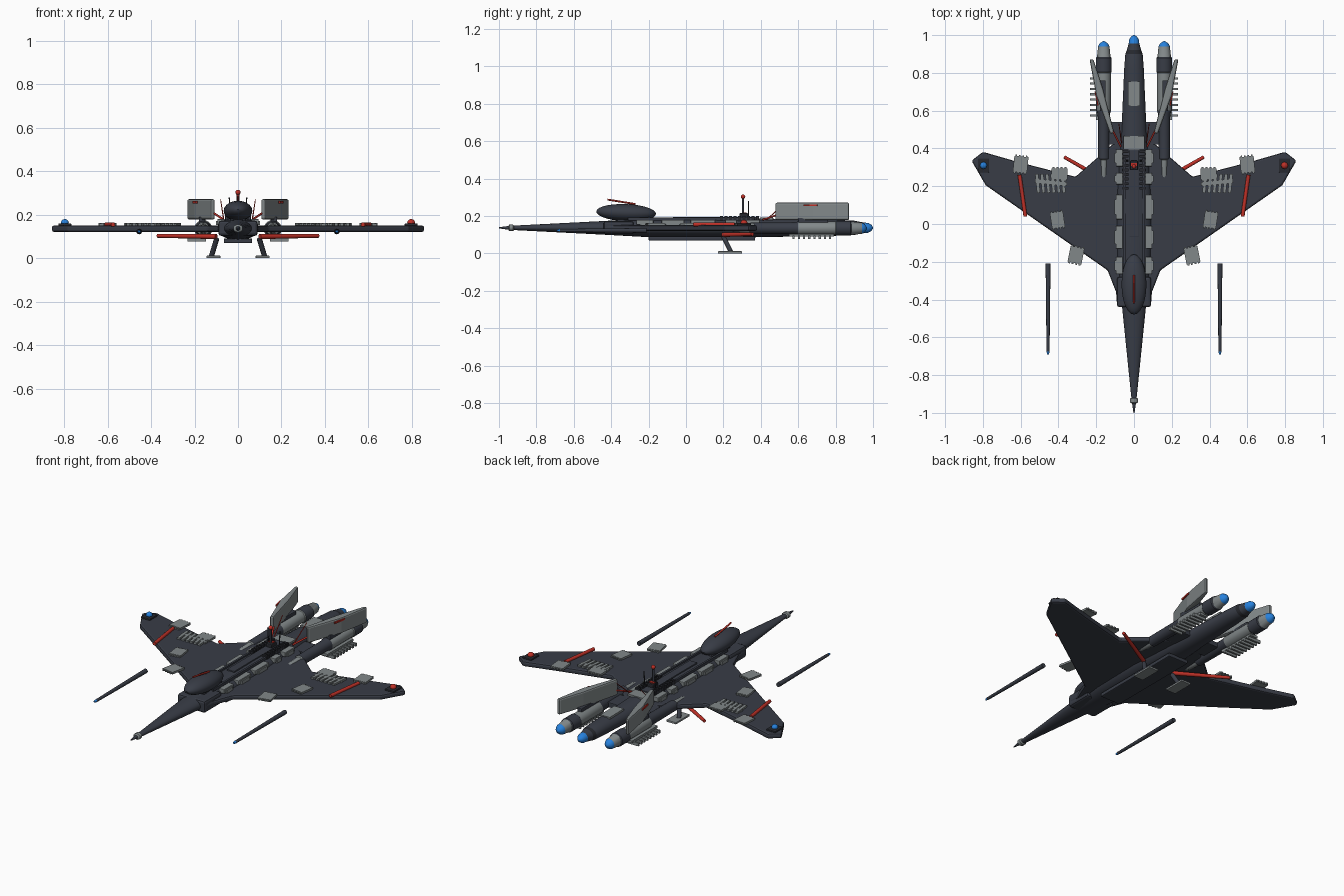
import bpy, bmesh, math
from mathutils import Vector, Euler

cube = bpy.data.objects.get("Cube")
if cube:
    bpy.data.objects.remove(cube, do_unlink=True)


def material(name, r, g, b):
    m = bpy.data.materials.new(name)
    m.use_nodes = True
    m.diffuse_color = (r, g, b, 1)
    bsdf = next(n for n in m.node_tree.nodes if n.type == 'BSDF_PRINCIPLED')
    bsdf.inputs["Base Color"].default_value = (r, g, b, 1)
    return m


DARK = material("dark slate", .04, .046, .062)
BLACK = material("near black", .02, .022, .028)
GREY = material("panel grey", .22, .245, .25)
RED = material("signal red", .52, .03, .02)
BLUE = material("glow blue", .02, .22, .72)
MATS = [DARK, BLACK, GREY, RED, BLUE]


def finish(name, bm, mats, smooth=False, bevel=0):
    bmesh.ops.recalc_face_normals(bm, faces=bm.faces)
    me = bpy.data.meshes.new(name)
    bm.to_mesh(me)
    bm.free()
    ob = bpy.data.objects.new(name, me)
    bpy.context.collection.objects.link(ob)
    for m in mats:
        me.materials.append(m)
    if smooth:
        for p in me.polygons:
            p.use_smooth = True
        me.set_sharp_from_angle(angle=math.radians(35))
    if bevel:
        mod = ob.modifiers.new("bevel", 'BEVEL')
        mod.width = bevel
        mod.segments = 2
    return ob


def box(name, loc, size, mat, rot=(0, 0, 0), bevel=0):
    bm = bmesh.new()
    bmesh.ops.create_cube(bm, size=1)
    bmesh.ops.scale(bm, vec=size, verts=bm.verts)
    ob = finish(name, bm, [mat], bevel=bevel)
    ob.location = loc
    ob.rotation_euler = rot
    return ob


def ball(name, loc, size, mat, rot=(0, 0, 0)):
    bm = bmesh.new()
    bmesh.ops.create_uvsphere(bm, u_segments=24, v_segments=14, radius=1)
    bmesh.ops.scale(bm, vec=size, verts=bm.verts)
    ob = finish(name, bm, [mat], smooth=True)
    ob.location = loc
    ob.rotation_euler = rot
    return ob


def rod(name, a, b, r, mat, r2=None):
    a, b = Vector(a), Vector(b)
    bm = bmesh.new()
    bmesh.ops.create_cone(bm, cap_ends=True, segments=12, radius1=r,
                          radius2=r if r2 is None else r2, depth=(b - a).length)
    ob = finish(name, bm, [mat], smooth=True)
    ob.location = (a + b) / 2
    ob.rotation_euler = (b - a).to_track_quat('Z', 'Y').to_euler()
    return ob


def lathe(name, x, z, rings, n=20):
    """Rings along y: (y, half width, half height, material to next ring)."""
    bm = bmesh.new()
    loops = [[bm.verts.new((x + rx * math.cos(i * math.tau / n), y,
                            z + rz * math.sin(i * math.tau / n))) for i in range(n)]
             for y, rx, rz, _ in rings]
    for k in range(len(loops) - 1):
        for i in range(n):
            j = (i + 1) % n
            f = bm.faces.new((loops[k][i], loops[k][j], loops[k + 1][j], loops[k + 1][i]))
            f.material_index = MATS.index(rings[k][3])
    for ring, end in ((rings[0], loops[0]), (rings[-1], loops[-1])):
        bm.faces.new(end).material_index = MATS.index(ring[3])
    return finish(name, bm, MATS, smooth=True)


def slab(name, outline, z0, z1, mat, bevel=0):
    bm = bmesh.new()
    f = bm.faces.new([bm.verts.new((x, y, z0)) for x, y in outline])
    ext = bmesh.ops.extrude_face_region(bm, geom=[f])
    bmesh.ops.translate(bm, vec=(0, 0, z1 - z0),
                        verts=[v for v in ext["geom"] if isinstance(v, bmesh.types.BMVert)])
    return finish(name, bm, [mat], bevel=bevel)


def plate(name, x, y, w, d, ang):
    """Armour plate with notched edges."""
    e = Euler((0, 0, ang))
    box(name, (x, y, .156), (w, d, .012), GREY, e)
    for i in range(4):
        for t in (-1, 1):
            off = Vector((w * (i - 1.5) / 4, t * d / 2, 0))
            off.rotate(e)
            box(name + "_tooth", (x + off.x, y + off.y, .156), (w / 8, .014, .009), GREY, e)


# Hull, nose probe and centre engine
lathe("hull", 0, .137, [
    (-1, .003, .003, DARK), (-.95, .010, .010, GREY), (-.945, .022, .018, GREY),
    (-.925, .022, .018, GREY), (-.92, .014, .012, DARK), (-.45, .062, .036, DARK),
    (-.2, .09, .05, DARK), (.1, .095, .054, DARK), (.4, .075, .05, DARK),
    (.5, .066, .048, DARK), (.82, .052, .042, DARK), (.9, .046, .038, BLACK),
    (.92, .038, .034, DARK), (.955, .028, .028, BLUE), (.975, .026, .026, BLUE),
    (.992, .016, .016, BLUE), (1, .003, .003, BLUE)], 24)
box("shoulder_block", (0, -.36, .138), (.18, .16, .07), DARK, bevel=.012)
box("keel", (0, .085, .08), (.13, .57, .022), DARK, bevel=.005)

# Swept wing in one slab
half = [(.09, -.43), (.095, -.36), (.14, -.245), (.785, .205), (.86, .335),
        (.80, .382), (.62, .33), (.31, .25), (.08, .45)]
slab("wing", half + [(-x, y) for x, y in reversed(half)], .121, .151, DARK, .01)

# Canopy with red crest
ball("canopy", (0, -.32, .218), (.066, .16, .046), DARK, (-.04, 0, 0))
box("canopy_pylon", (0, -.28, .18), (.07, .18, .04), DARK, bevel=.01)
rod("canopy_crest", (0, -.42, .288), (0, -.27, .264), .005, RED)
rod("crest_post", (0, -.3, .25), (0, -.3, .27), .004, DARK)

# Spine ribs, mast and tail panels
for i in range(9):
    for s in (-1, 1):
        box("spine_rib", (s * .045, .19 + i * .024, .186), (.03, .014, .026), BLACK)
for s in (-1, 1):
    box("spine_rail", (s * .052, .02, .184), (.012, .66, .016), DARK)
box("spine_ridge", (0, .16, .187), (.05, .46, .016), DARK, bevel=.004)
box("mast_base", (0, .31, .2), (.04, .05, .03), BLACK, bevel=.005)
rod("mast", (0, .305, .19), (0, .305, .3), .006, DARK)
ball("mast_light", (0, .305, .303), (.012, .012, .012), RED)
box("spine_marker", (0, .315, .217), (.03, .016, .006), RED)
box("tail_panel", (0, .69, .181), (.062, .13, .012), GREY, (-.02, 0, 0))
box("tail_panel_front", (0, .43, .185), (.11, .07, .012), GREY)

for s in (-1, 1):
    # Grey spine plates
    for y, d in ((.35, .09), (.24, .06), (.09, .13), (-.07, .12), (-.22, .09)):
        box("spine_plate", (s * .078, y, .167), (.034, d, .026), GREY, bevel=.003)
        box("spine_plate_tab", (s * .095, y, .162), (.014, d * .6, .02), GREY)

    # Wing plates, vents, stripe and tip light
    plate("wing_plate_outer", s * .60, .315, .075, .085, s * .1)
    plate("wing_plate_middle", s * .405, .022, .07, .085, s * -.15)
    plate("wing_plate_front", s * .307, -.165, .075, .085, s * .2)
    plate("vent_panel", s * .395, .265, .085, .06, 0)
    for i in range(6):
        box("vent_slat", (s * (.375 + .027 * i), .215, .156), (.017, .1, .012),
            GREY, (0, 0, s * -.1))
    box("vent_bar", (s * .44, .22, .155), (.17, .022, .01), GREY, (0, 0, s * .1))
    rod("wing_stripe", (s * .606, .26, .155), (s * .575, .04, .155), .01, RED)
    box("tip_light_base", (s * .797, .31, .154), (.06, .075, .012), BLACK, bevel=.004)
    ball("tip_light", (s * .797, .31, .164), (.018, .018, .016), RED if s > 0 else BLUE)

    # Floating side lances
    lathe("lance", s * .455, .123, [
        (-.69, .005, .005, BLUE), (-.675, .008, .008, DARK),
        (-.5, .01, .01, DARK), (-.21, .013, .013, DARK)], 12)

    # Side engines and their brackets
    lathe("side_engine", s * .16, .135, [
        (.24, .014, .014, GREY), (.26, .018, .02, GREY), (.34, .02, .025, GREY),
        (.345, .03, .03, DARK), (.58, .032, .032, DARK), (.6, .038, .036, GREY),
        (.8, .038, .036, GREY), (.805, .042, .04, DARK), (.88, .042, .04, DARK),
        (.885, .036, .036, GREY), (.94, .03, .03, BLUE), (.956, .022, .022, BLUE),
        (.968, .004, .004, BLUE)])
    box("engine_bracket", (s * .1, .48, .135), (.1, .12, .03), DARK, bevel=.004)
    box("fin_pylon", (s * .165, .68, .175), (.03, .16, .03), DARK, bevel=.004)

    # Upright angled fin
    fin = [(.105, .485), (.125, .475), (.2, .68), (.235, .872), (.215, .872), (.165, .72)]
    slab("fin", [(s * x, y) for x, y in fin], .178, .272, GREY, .009)
    box("fin_mark", (s * .198, .665, .258), (.007, .075, .01), RED, (0, 0, s * -.19))
    rod("fin_brace", (s * .07, .41, .18), (s * .115, .5, .21), .005, RED)
    rod("whip_aerial", (s * .066, .43, .18), (s * .08, .53, .27), .003, RED, .002)
    rod("rear_aerial", (s * .035, .335, .19), (s * .04, .335, .28), .003, BLACK)

    # Comb under each engine
    box("comb_rail", (s * .175, .67, .098), (.05, .24, .014), GREY)
    for i in range(8):
        box("comb_tooth", (s * .19, .575 + i * .028, .086), (.085, .011, .018), GREY)

    # Red outrigger, landing leg and foot
    rod("outrigger", (s * .1, .2, .1), (s * .37, .355, .103), .012, RED, .009)
    rod("leg", (s * .098, .2, .09), (s * .122, .24, .01), .012, DARK)
    box("foot", (s * .113, .235, .006), (.064, .13, .012), GREY, bevel=.003)
